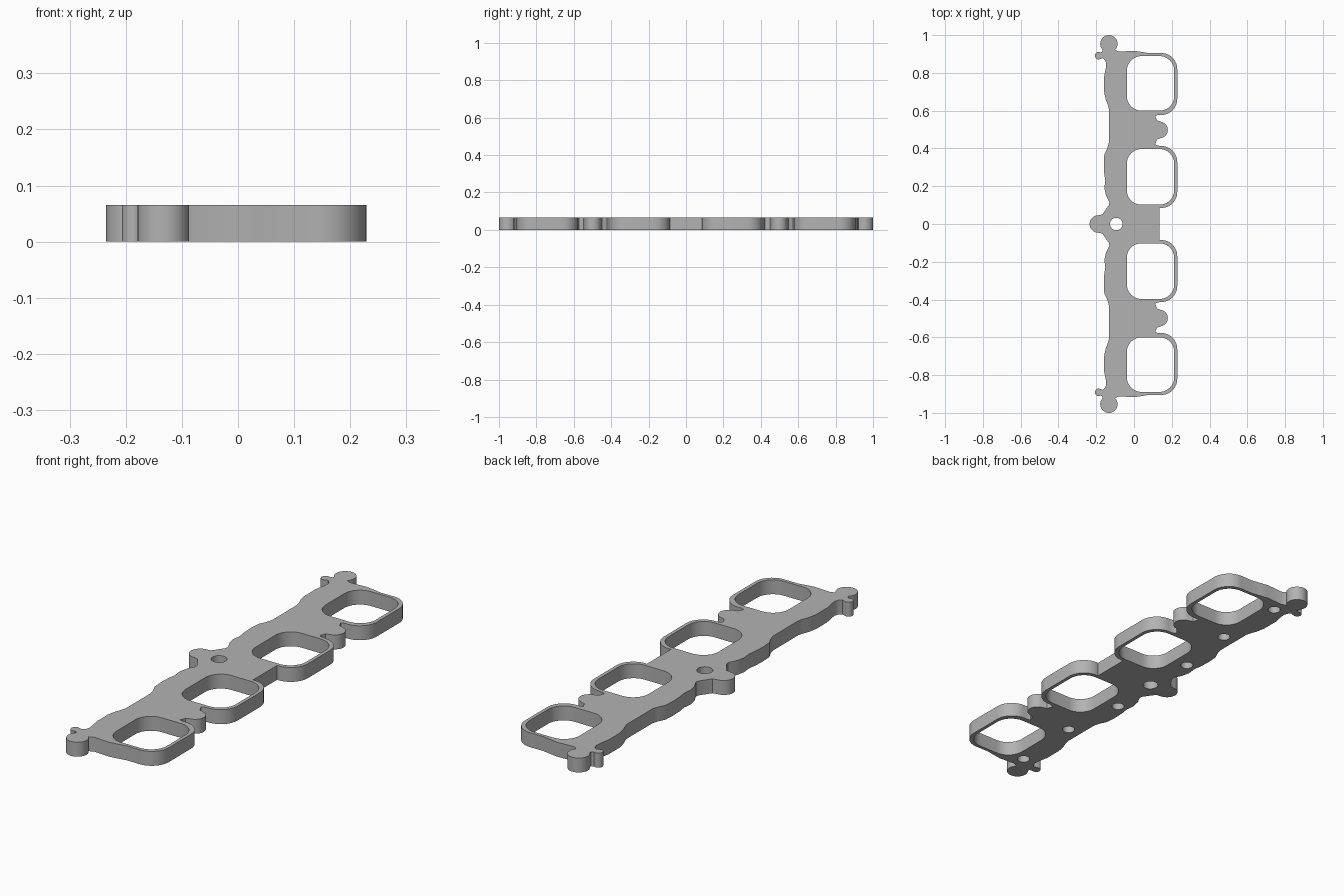
import bpy, bmesh, math

cube = bpy.data.objects.get("Cube")
if cube:
    bpy.data.objects.remove(cube)

THICK = 0.065
POCKET = 0.04


def arc(cx, cy, r, a0, a1, n=12):
    """Points along a circular arc, angles in degrees."""
    angles = [math.radians(a0 + (a1 - a0) * i / n) for i in range(n + 1)]
    return [(cx + r * math.cos(a), cy + r * math.sin(a)) for a in angles]


def circle(cx, cy, r):
    return arc(cx, cy, r, 0, 360, 28)[:-1]


def rounded_rect(x0, x1, y0, y1, r):
    return (arc(x1 - r, y0 + r, r, -90, 0) + arc(x1 - r, y1 - r, r, 0, 90)
            + arc(x0 + r, y1 - r, r, 90, 180) + arc(x0 + r, y0 + r, r, 180, 270))


def port_rim(y0, y1, r=0.085):
    """Outer right-hand rim around one port."""
    return arc(0.229 - r, y0 + r, r, -90, 0) + arc(0.229 - r, y1 - r, r, 0, 90)


# Half of the outline, from the middle of the right edge round to the left tip
half = [(0.135, 0), (0.135, 0.086)]
half += port_rim(0.085, 0.413)
half += [(0.125, 0.415), (0.112, 0.422), (0.123, 0.448)]
half += arc(0.135, 0.498, 0.044, -80, 80)
half += [(0.123, 0.548), (0.112, 0.572), (0.125, 0.577)]
half += port_rim(0.577, 0.905)
half += [(0.08, 0.904), (0.04, 0.911), (0, 0.917), (-0.08, 0.912)]
half += arc(-0.133, 0.954, 0.046, -45, 225, 24)
half += [(-0.166, 0.913)]
half += arc(-0.187, 0.891, 0.02, 60, 270)
half += [(-0.165, 0.878), (-0.152, 0.866), (-0.147, 0.85), (-0.15, 0.82),
         (-0.158, 0.78), (-0.158, 0.7), (-0.15, 0.66), (-0.14, 0.635),
         (-0.133, 0.61), (-0.133, 0.43), (-0.142, 0.4), (-0.157, 0.37),
         (-0.16, 0.32), (-0.158, 0.27), (-0.152, 0.23), (-0.157, 0.19),
         (-0.148, 0.15), (-0.13, 0.115), (-0.133, 0.1), (-0.168, 0.05)]
half += arc(-0.189, 0, 0.046, 90, 180)[:-1]
outline = half + [(-0.235, 0)] + [(x, -y) for x, y in reversed(half[1:])]

# Openings through the plate, and blind pockets underneath
through = [circle(-0.094, 0, 0.033)]
pockets = []
for side in (1, -1):
    for y0, y1 in ((0.102, 0.397), (0.6, 0.889)):
        low, high = sorted((side * y0, side * y1))
        through.append(rounded_rect(-0.038, 0.213, low, high, 0.078))
    for x, y in ((-0.085, 0.855), (-0.07, 0.53), (-0.105, 0.235)):
        pockets.append(circle(x, side * y, 0.027))

bm = bmesh.new()


def cap(loops, z):
    """Fill a flat face bounded by the first loop and holed by the rest."""
    edges = []
    for loop in loops:
        verts = [bm.verts.new((x, y, z)) for x, y in loop]
        edges += [bm.edges.new((verts[i - 1], verts[i])) for i in range(len(verts))]
    bmesh.ops.triangle_fill(bm, edges=edges, use_beauty=True, normal=(0, 0, 1))


def wall(loop, z0, z1):
    """Upright wall along a closed loop."""
    low = [bm.verts.new((x, y, z0)) for x, y in loop]
    high = [bm.verts.new((x, y, z1)) for x, y in loop]
    for i in range(len(loop)):
        bm.faces.new((low[i - 1], low[i], high[i], high[i - 1]))


cap([outline] + through, THICK)
cap([outline] + through + pockets, 0)
for loop in [outline] + through:
    wall(loop, 0, THICK)
for loop in pockets:
    wall(loop, 0, POCKET)
    cap([loop], POCKET)

bmesh.ops.remove_doubles(bm, verts=bm.verts[:], dist=0.0002)
bmesh.ops.recalc_face_normals(bm, faces=bm.faces[:])
mesh = bpy.data.meshes.new("manifold_flange")
bm.to_mesh(mesh)
bm.free()
flange = bpy.data.objects.new("manifold_flange", mesh)
bpy.context.collection.objects.link(flange)

# Plain grey metal
grey = bpy.data.materials.new("plain_grey")
grey.use_nodes = True
colour = (0.45, 0.45, 0.45, 1)
grey.diffuse_color = colour
grey.node_tree.nodes["Principled BSDF"].inputs["Base Color"].default_value = colour
mesh.materials.append(grey)

# Smooth curved walls, sharp rims
bpy.ops.object.select_all(action="DESELECT")
flange.select_set(True)
bpy.context.view_layer.objects.active = flange
bpy.ops.object.shade_smooth_by_angle(angle=math.radians(30))
